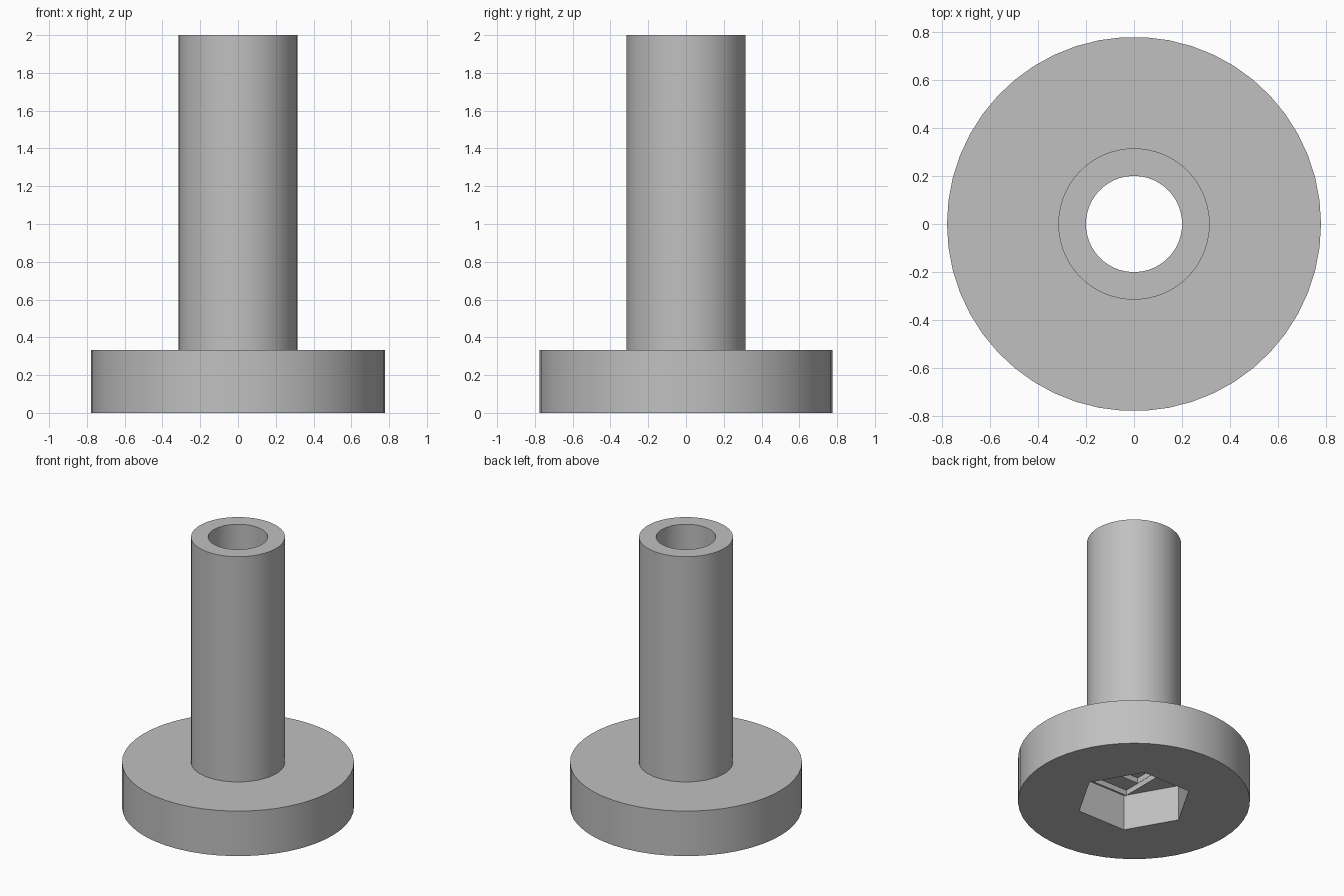
import bpy
import bmesh
from math import cos, sin, tau, radians

if "Cube" in bpy.data.objects:
    bpy.data.objects.remove(bpy.data.objects["Cube"], do_unlink=True)

SIDES = 50
FLANGE_R, FLANGE_H = 0.778, 0.333
STEM_R, HOLE_R, HEIGHT = 0.315, 0.2, 2.0
HEX_R, HEX_DEPTH, STEP = 0.39, 0.264, 0.04

grey = bpy.data.materials.new("plain grey")
grey.use_nodes = True
colour = (0.53, 0.53, 0.53, 1)
grey.diffuse_color = colour
grey.node_tree.nodes["Principled BSDF"].inputs["Base Color"].default_value = colour


def ring(radius, sides):
    return [(radius * cos(tau * i / sides), radius * sin(tau * i / sides))
            for i in range(sides)]


def make_object(name, bm):
    bmesh.ops.recalc_face_normals(bm, faces=bm.faces)
    mesh = bpy.data.meshes.new(name)
    bm.to_mesh(mesh)
    bm.free()
    mesh.materials.append(grey)
    obj = bpy.data.objects.new(name, mesh)
    bpy.context.collection.objects.link(obj)
    return obj


def loft(name, sections):
    """Solid through a stack of (outline, z) sections, capped at both ends."""
    bm = bmesh.new()
    loops = [[bm.verts.new((x, y, z)) for x, y in outline] for outline, z in sections]
    for low, high in zip(loops, loops[1:]):
        for i in range(len(low)):
            j = (i + 1) % len(low)
            bm.faces.new((low[i], low[j], high[j], high[i]))
    bm.faces.new(loops[0])
    bm.faces.new(loops[-1])
    return make_object(name, bm)


def prism(name, outline, bottom, top):
    return loft(name, [(outline, bottom), (outline, top)])


def rectangle(x, y):
    return [(x, y), (-x, y), (-x, -y), (x, -y)]


# Flange and stem in one stepped solid
flange, stem = ring(FLANGE_R, SIDES), ring(STEM_R, SIDES)
body = loft("flanged_sleeve", [(flange, 0), (flange, FLANGE_H),
                               (stem, FLANGE_H), (stem, HEIGHT)])

# Hexagonal recess, bridging slot, square step and round bore
slot_top = HEX_DEPTH + STEP
square_top = slot_top + STEP
cutters = [
    prism("hex_cutter", ring(HEX_R, 6), -0.1, HEX_DEPTH),
    prism("slot_cutter", rectangle(0.205, 0.325), HEX_DEPTH - 0.01, slot_top),
    prism("square_cutter", rectangle(0.203, 0.203), slot_top - 0.01, square_top),
    prism("bore_cutter", ring(HOLE_R, SIDES), square_top - 0.01, HEIGHT + 0.1),
]
bpy.ops.object.select_all(action="DESELECT")
body.select_set(True)
bpy.context.view_layer.objects.active = body
for cutter in cutters:
    cutter.hide_render = True
    cut = body.modifiers.new(cutter.name, "BOOLEAN")
    cut.operation = "DIFFERENCE"
    cut.solver = "EXACT"
    cut.object = cutter
    bpy.ops.object.modifier_apply(modifier=cut.name)
    bpy.data.objects.remove(cutter, do_unlink=True)

bpy.ops.object.shade_smooth_by_angle(angle=radians(30))
